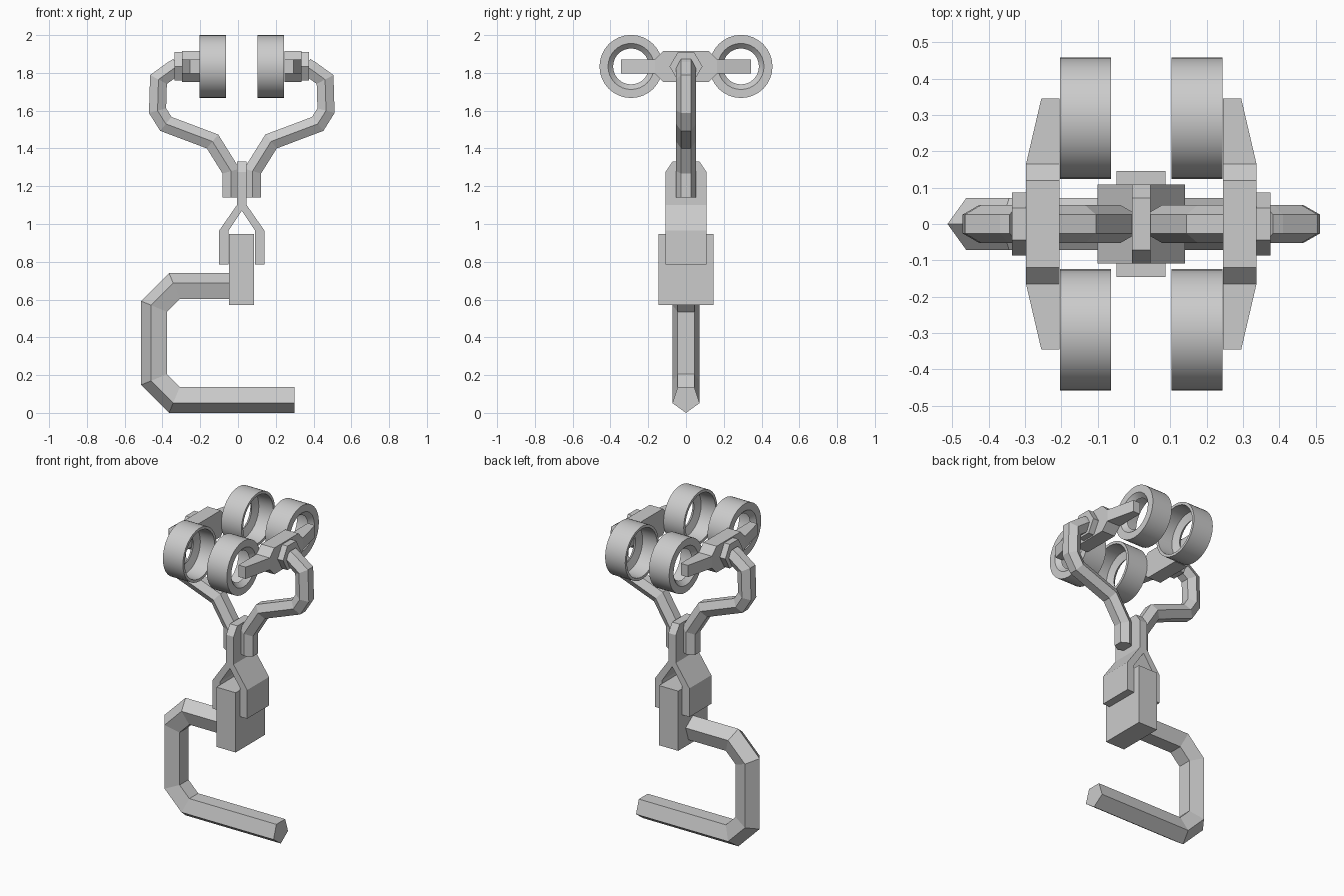
import bpy, bmesh, math
from mathutils import Vector

if "Cube" in bpy.data.objects:
    bpy.data.objects.remove(bpy.data.objects["Cube"])

CX = 0.02      # mirror plane of trolley and hanger
AXLE_Z = 1.834


def loft(name, rings, closed=False, smooth=False):
    """Bridge equal-length point rings; cap the ends unless closed."""
    bm = bmesh.new()
    vr = [[bm.verts.new(p) for p in r] for r in rings]
    n = len(vr[0])
    pairs = list(zip(vr, vr[1:]))
    if closed:
        pairs.append((vr[-1], vr[0]))
    for a, b in pairs:
        for i in range(n):
            j = (i + 1) % n
            bm.faces.new((a[i], a[j], b[j], b[i]))
    if not closed:
        bm.faces.new(vr[0])
        bm.faces.new(vr[-1][::-1])
    bmesh.ops.recalc_face_normals(bm, faces=bm.faces)
    me = bpy.data.meshes.new(name)
    bm.to_mesh(me)
    bm.free()
    ob = bpy.data.objects.new(name, me)
    bpy.context.collection.objects.link(ob)
    if smooth:
        bpy.ops.object.select_all(action='DESELECT')
        ob.select_set(True)
        bpy.context.view_layer.objects.active = ob
        bpy.ops.object.shade_smooth_by_angle(angle=math.radians(25))
    return ob


def sweep(name, path, section):
    """Mitred sweep of a section (inward offset, y) along an x-z path."""
    pts = [Vector(p) for p in path]
    dirs = [(b - a).normalized() for a, b in zip(pts, pts[1:])]
    rings = []
    for i, p in enumerate(pts):
        d0, d1 = dirs[max(i - 1, 0)], dirs[min(i, len(dirs) - 1)]
        n0, n1 = Vector((-d0.y, d0.x)), Vector((-d1.y, d1.x))
        m = (n0 + n1) / (1 + n0.dot(n1))
        rings.append([(p.x + m.x * n, y, p.y + m.y * n) for n, y in section])
    return loft(name, rings)


def ngon(n, r):
    return [(r * math.sin(2 * math.pi * i / n), r * math.cos(2 * math.pi * i / n))
            for i in range(n)]


for side, s in (("left", -1), ("right", 1)):
    # wheels: hollow, open inside, with a countersunk hole in the outer face
    profile = [(0.083, 0.167), (0.223, 0.167), (0.223, 0.122),
               (0.195, 0.095), (0.18, 0.145), (0.083, 0.150)]
    for end, yc in (("front", -0.291), ("back", 0.291)):
        rings = [[(CX + s * x, yc + r * math.cos(t), AXLE_Z + r * math.sin(t))
                  for x, r in profile]
                 for t in (2 * math.pi * k / 32 for k in range(32))]
        loft(f"wheel_{end}_{side}", rings, closed=True, smooth=True)

    # tapered bar carrying the two wheels
    cols = [(-0.345, 0.037, 0.275), (-0.165, 0.037, 0.317), (-0.12, 0.083, 0.317),
            (0.12, 0.083, 0.317), (0.165, 0.037, 0.317), (0.345, 0.037, 0.275)]
    loft(f"wheel_bar_{side}",
         [[(CX + s * x, y, AXLE_Z + z) for x, z in
           ((0.225, -h), (xo, -h), (xo, h), (0.225, h))] for y, h, xo in cols])

    # hexagonal nut
    loft(f"nut_{side}", [[(CX + s * x, y, AXLE_Z + z) for z, y in ngon(6, 0.087)]
                         for x in (0.31, 0.355)])

    # bent hexagonal arm
    path = [(0.34, 1.834), (0.365, 1.82), (0.441, 1.765), (0.446, 1.60),
            (0.402, 1.53), (0.155, 1.437), (0.057, 1.28), (0.057, 1.14)]
    sweep(f"arm_{side}", [(CX + s * x, z) for x, z in path], ngon(6, 0.052))

# forked hanger plate with chamfered top corners
rings = []
for y, top in ((-0.109, 1.275), (-0.072, 1.33), (0.072, 1.33), (0.109, 1.275)):
    half = [(0.026, top), (0.026, 1.10), (0.12, 0.965), (0.12, 0.785),
            (0.07, 0.785), (0.07, 0.965)]
    outline = half + [(0, 1.07)] + [(-x, z) for x, z in reversed(half)]
    rings.append([(CX + x, y, z) for x, z in outline])
loft("fork_hanger", rings)

# block held in the fork
loft("hook_block", [[(x, y, z) for x, y in ((-0.048, -0.146), (0.086, -0.146),
                                          (0.086, 0.146), (-0.048, 0.146))]
                    for z in (0.572, 0.948)])

# pentagonal hook, ridge on the outside of the bend
sweep("hook",
      [(0.0, 0.74), (-0.365, 0.74), (-0.513, 0.592), (-0.513, 0.148),
       (-0.365, 0.0), (0.298, 0.0)],
      [(0, 0), (0.052, 0.072), (0.137, 0.044), (0.137, -0.044), (0.052, -0.072)])
